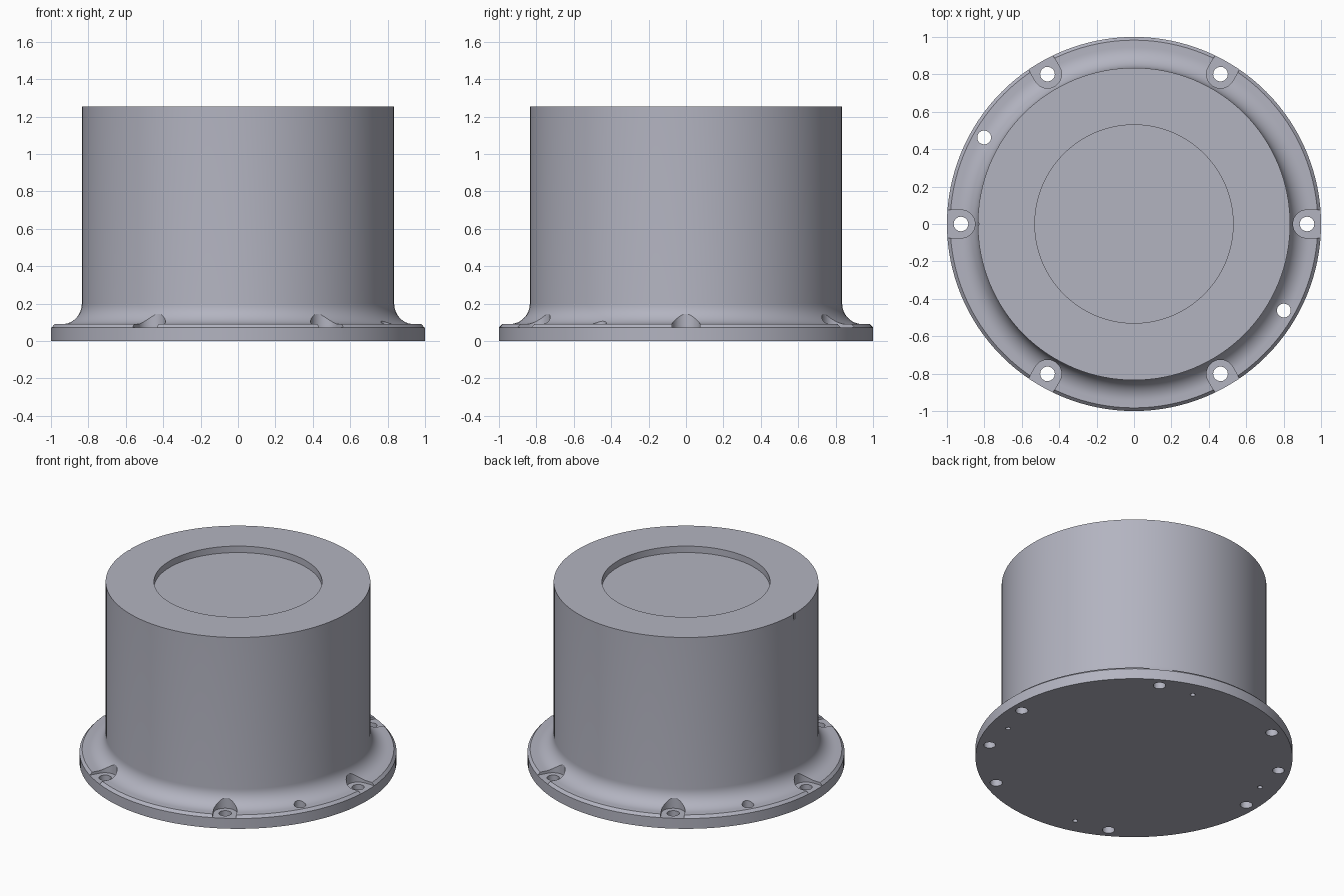
import bpy, bmesh, math
from mathutils import Matrix

cube = bpy.data.objects.get("Cube")
if cube:
    bpy.data.objects.remove(cube, do_unlink=True)

grey = bpy.data.materials.new("cool_grey")
grey.use_nodes = True
colour = (0.45, 0.455, 0.53, 1)
grey.diffuse_color = colour
grey.node_tree.nodes["Principled BSDF"].inputs["Base Color"].default_value = colour


def new_object(name, bm):
    bmesh.ops.recalc_face_normals(bm, faces=bm.faces[:])
    mesh = bpy.data.meshes.new(name)
    bm.to_mesh(mesh)
    bm.free()
    mesh.materials.append(grey)
    obj = bpy.data.objects.new(name, mesh)
    bpy.context.collection.objects.link(obj)
    return obj


def lathe(name, profile, steps=128):
    bm = bmesh.new()
    verts = [bm.verts.new((r, 0, z)) for r, z in profile]
    edges = [bm.edges.new(pair) for pair in zip(verts, verts[1:])]
    bmesh.ops.spin(bm, geom=verts + edges, cent=(0, 0, 0), axis=(0, 0, 1),
                   angle=math.tau, steps=steps, use_merge=True)
    bmesh.ops.remove_doubles(bm, verts=bm.verts[:], dist=1e-5)
    return new_object(name, bm)


def prism(bm, outline, bottom, top, angle):
    """Upright prism from an outline, turned about the main axis."""
    turn = Matrix.Rotation(math.radians(angle), 4, 'Z')
    face = bm.faces.new([bm.verts.new(turn @ Matrix.Translation((x, y, bottom)).to_translation())
                         for x, y in outline])
    extruded = bmesh.ops.extrude_face_region(bm, geom=[face])["geom"]
    bmesh.ops.translate(bm, vec=(0, 0, top - bottom),
                        verts=[v for v in extruded if isinstance(v, bmesh.types.BMVert)])


def circle(centre, radius, count=32):
    return [(centre + radius * math.cos(math.tau * i / count),
             radius * math.sin(math.tau * i / count)) for i in range(count)]


# Housing: flange, chamfered lip, fillet, drum and shallow recess in the top
drum, height, fillet, lip = 0.835, 1.255, 0.11, 0.09
recess, floor = 0.53, height - 0.045
curve = [(drum + fillet * (1 - math.sin(a)), lip + fillet * (1 - math.cos(a)))
         for a in (math.pi / 2 * i / 12 for i in range(13))]
housing = lathe("flanged_housing",
                [(0, 0), (1, 0), (1, 0.072), (0.983, lip)] + curve +
                [(drum, height), (recess, height), (recess, floor), (0, floor)])

# Bolt seats: six U-shaped pockets open to the rim
bolt_ring, seat = 0.925, 0.075
bm = bmesh.new()
arc = [(bolt_ring + seat * math.cos(a), seat * math.sin(a))
       for a in (math.pi / 2 + math.pi * i / 24 for i in range(25))]
for k in range(6):
    prism(bm, arc + [(1.1, -seat), (1.1, seat)], 0.072, 0.4, 60 * k)
seats = new_object("bolt_seat_cutter", bm)

# Bolt holes, two plain holes, blind pin holes below and a nick at the top edge
bm = bmesh.new()
for k in range(6):
    prism(bm, circle(bolt_ring, 0.039), -0.1, 0.5, 60 * k)
for angle in (-30, 150):
    prism(bm, circle(bolt_ring, 0.037), -0.1, 0.5, angle)
for angle in (-105, -15, 75, 165):
    prism(bm, circle(0.877, 0.016, 16), -0.1, 0.05, angle)
prism(bm, circle(drum, 0.008, 12), height - 0.04, height + 0.1, 180)
holes = new_object("hole_cutter", bm)

# Cut the pockets and holes
bpy.context.view_layer.objects.active = housing
for cutter in (seats, holes):
    cutter.hide_render = True
    cut = housing.modifiers.new(cutter.name, 'BOOLEAN')
    cut.operation = 'DIFFERENCE'
    cut.solver = 'EXACT'
    cut.object = cutter
    bpy.ops.object.modifier_apply(modifier=cut.name)
    bpy.data.objects.remove(cutter, do_unlink=True)

bpy.ops.object.select_all(action='DESELECT')
housing.select_set(True)
bpy.ops.object.shade_smooth_by_angle(angle=math.radians(30))
